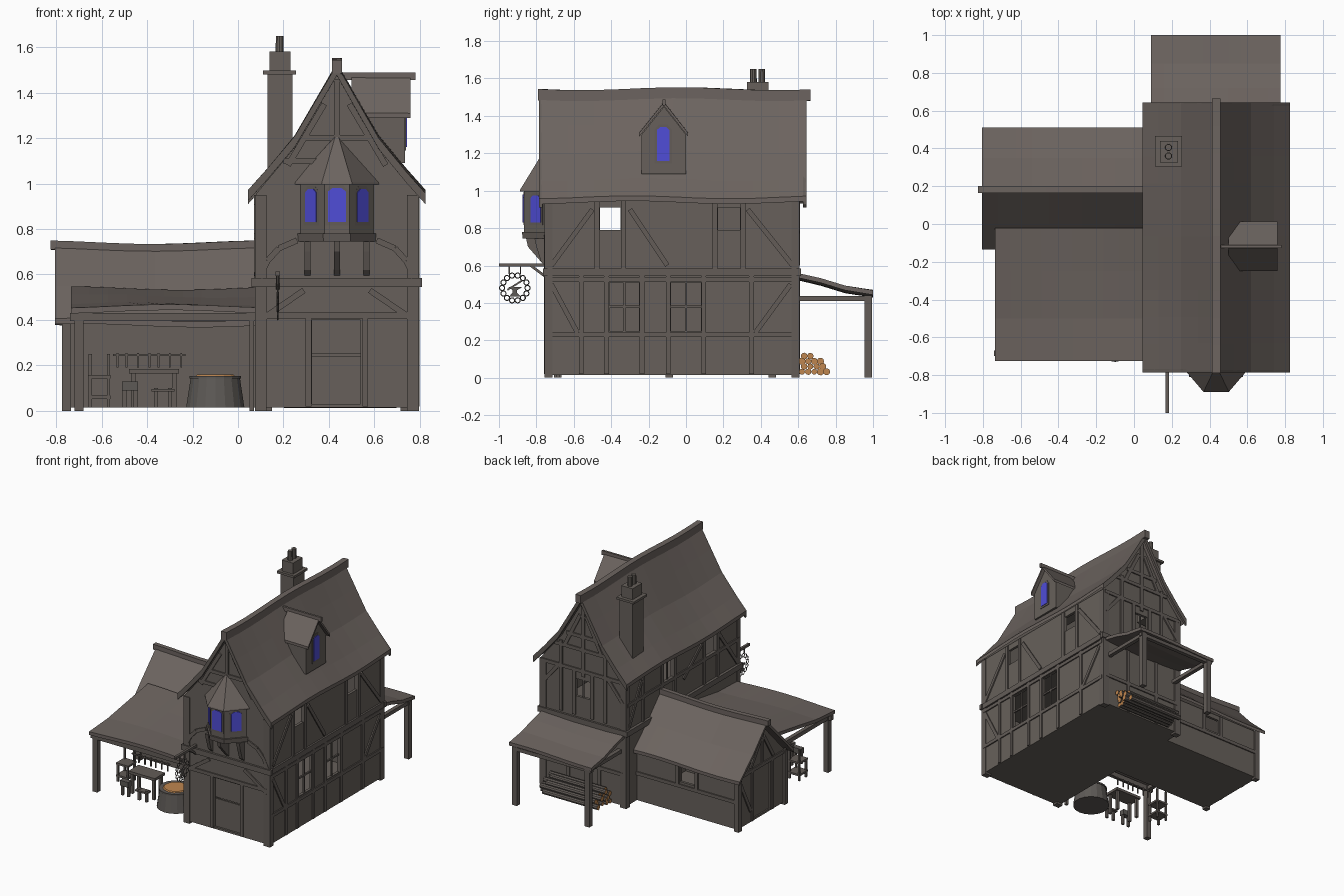
import bpy, bmesh, math, random
from mathutils import Vector, Matrix

random.seed(4)
if "Cube" in bpy.data.objects:
    bpy.data.objects.remove(bpy.data.objects["Cube"], do_unlink=True)


def material(name, *rgb):
    m = bpy.data.materials.new(name)
    m.use_nodes = True
    m.diffuse_color = (*rgb, 1)
    m.node_tree.nodes["Principled BSDF"].inputs["Base Color"].default_value = (*rgb, 1)
    return m


ROOF = material("weathered roof", .15, .127, .115)
WALL = material("plaster wall", .135, .118, .104)
TIMBER = material("aged timber", .125, .108, .097)
IRON = material("dull iron", .11, .1, .092)
GLASS = material("blue glass", .08, .075, .68)
CUT = material("cut wood", .52, .24, .08)


def finish(name, bm, *mats):
    bmesh.ops.recalc_face_normals(bm, faces=bm.faces)
    me = bpy.data.meshes.new(name)
    bm.to_mesh(me)
    bm.free()
    ob = bpy.data.objects.new(name, me)
    bpy.context.collection.objects.link(ob)
    for m in mats:
        me.materials.append(m)
    return ob


def loft(name, rings, mat):
    """Skin equal closed rings and cap both ends."""
    bm = bmesh.new()
    rows = [[bm.verts.new(p) for p in ring] for ring in rings]
    n = len(rows[0])
    for a, b in zip(rows, rows[1:]):
        for i in range(n):
            bm.faces.new((a[i], a[(i + 1) % n], b[(i + 1) % n], b[i]))
    bm.faces.new(rows[0])
    bm.faces.new(rows[-1])
    return finish(name, bm, mat)


def place(axis, t, u, v):
    return {"x": (t, u, v), "y": (u, t, v), "z": (u, v, t)}[axis]


def prism(name, pts, axis, a, b, mat):
    return loft(name, [[place(axis, t, u, v) for u, v in pts] for t in (a, b)], mat)


def box(name, x0, x1, y0, y1, z0, z1, mat):
    return prism(name, [(x0, y0), (x1, y0), (x1, y1), (x0, y1)], "z", z0, z1, mat)


def roof(name, top, axis, a, b, thick=.028, n=10, sag=.008, mat=ROOF):
    """Wavy sheet following a profile, swept along an axis."""
    ring = top + [(u, z - thick) for u, z in reversed(top)]
    rings = []
    for i in range(n + 1):
        t = a + (b - a) * i / n
        rings.append([place(axis, t, u, z + sag * math.sin(6 * t + 4 * u)) for u, z in ring])
    return loft(name, rings, mat)


def beams(name, segs, mat=TIMBER):
    """Square-cut bars: start, end, facing direction, width, depth."""
    bm = bmesh.new()
    for p, q, n, w, d in segs:
        p, q, n = Vector(p), Vector(q), Vector(n).normalized()
        s = n.cross(q - p).normalized() * w / 2
        n = n * d / 2
        r = [[bm.verts.new(c + o) for o in (s + n, n - s, -s - n, s - n)] for c in (p, q)]
        for i in range(4):
            j = (i + 1) % 4
            bm.faces.new((r[0][i], r[0][j], r[1][j], r[1][i]))
        bm.faces.new(r[0])
        bm.faces.new(r[1])
    return finish(name, bm, mat)


def frame(name, axis, t, lines, w=.026):
    """Timber framing laid flat on a wall plane."""
    n = (1, 0, 0) if axis == "x" else (0, 1, 0)
    beams(name, [(place(axis, t, *a), place(axis, t, *b), n, w, .018) for a, b in lines])


def cone(name, loc, r1, r2, h, mat, sides=12):
    bm = bmesh.new()
    bmesh.ops.create_cone(bm, cap_ends=True, segments=sides, radius1=r1, radius2=r2,
                          depth=h, matrix=Matrix.Translation(loc))
    return finish(name, bm, mat)


def hollow(ob, cutters):
    for c in cutters:
        c.hide_render = True
        ob.modifiers.new("opening", "BOOLEAN").object = c
    dg = bpy.context.evaluated_depsgraph_get()
    me = bpy.data.meshes.new_from_object(ob.evaluated_get(dg))
    ob.modifiers.clear()
    ob.data = me
    for c in cutters:
        bpy.data.objects.remove(c, do_unlink=True)


def window(name, centre, right, w, z0, z1):
    """Arched pane on a thin frame; right is the horizontal direction."""
    r = Vector(right).normalized()
    out = r.cross(Vector((0, 0, 1)))
    for part, grow, d, m in (("frame", .014, .004, TIMBER), ("pane", 0, .008, GLASS)):
        h = w / 2 + grow
        pts = [(-h, z0 - grow), (h, z0 - grow), (h, z1 - .015), (h * .5, z1 + grow),
               (-h * .5, z1 + grow), (-h, z1 - .015)]
        rings = [[Vector(centre) + r * u + out * o + Vector((0, 0, z)) for u, z in pts] for o in (-.004, d)]
        loft(name + "_" + part, rings, m)


CX = .435
mirror = lambda lines: lines + [tuple((2 * CX - u, z) for u, z in l) for l in lines]

# House shell with open windows and doorway
shell = prism("house_walls", [(.08, .015), (.08, .955), (.25, 1.16), (CX, 1.475), (.62, 1.16), (.79, .955), (.79, .015)],
              "y", -.75, .6, WALL)
cuts = [prism("cutter", [(.1, .03), (.1, .94), (.26, 1.14), (CX, 1.44), (.61, 1.14), (.77, .94), (.77, .03)], "y", -.73, .58, WALL)]
for y0, y1, z0, z1 in [(-.46, -.35, .79, .91), (.17, .29, .79, .91), (-.41, -.25, .25, .51), (-.08, .08, .25, .51)]:
    cuts.append(box("cutter", .7, .9, y0, y1, z0, z1, WALL))
for y0, y1 in ((-.47, -.34), (.04, .16)):
    cuts.append(box("cutter", 0, .15, y0, y1, .78, .92, WALL))
cuts += [box("cutter", .38, .5, .5, .7, .74, .87, WALL), box("cutter", .325, .54, -.8, -.7, .03, .4, WALL)]
hollow(shell, cuts)
box("upper_floor", .095, .775, -.735, .585, .55, .57, TIMBER)
for part, z0, z1 in (("lower", .02, .24), ("upper", .25, .4)):
    box("front_door_" + part, .325, .54, -.735, -.722, z0, z1, WALL)
beams("window_bars", [((.78, y, .25), (.78, y, .51), (1, 0, 0), .012, .012) for y in (-.33, 0)]
      + [((.78, y, .38), (.78, y + .16, .38), (1, 0, 0), .012, .012) for y in (-.41, -.08)]
      + [((.09, .1, .78), (.09, .1, .92), (1, 0, 0), .01, .01), ((.44, .59, .74), (.44, .59, .87), (0, 1, 0), .01, .01)])

# Storey band, corner posts and wall framing
for name, x0, x1, y0, y1 in (("front", .06, .81, -.765, -.74), ("back", .06, .81, .59, .615),
                             ("left", .06, .085, -.74, .59), ("right", .785, .803, -.74, .59)):
    box(name + "_storey_band", x0, x1, y0, y1, .545, .585, TIMBER)
for i, (x, y) in enumerate([(.1, -.735), (.77, -.735), (.1, .585), (.77, .585)]):
    box("corner_post_%d" % i, x - .026, x + .026, y - .022, y + .022, 0, .95, TIMBER)
gable = mirror([((.2, 1.1), (CX, 1.1)), ((.25, .6), (.25, 1.13)), ((.3, 1.2), (CX, 1.2)),
                ((.28, 1.1), (.41, 1.36)), ((.1, .78), (.24, .95)), ((.09, .94), (CX, .94))])
arch = mirror([((.095, .59), (.13, .66)), ((.13, .66), (.18, .715)), ((.18, .715), (.26, .75))])
frame("front_framing", "y", -.75, gable[:1] + arch + mirror([((.31, .02), (.31, .42)), ((.09, .42), (CX, .42)),
      ((.1, .4), (.29, .53)), ((.3, 1.2), (CX, 1.2)), ((.22, 1.08), (.38, 1.35))]) + [((CX, 1.2), (CX, 1.46))])
frame("back_framing", "y", .6, gable + [((CX, .9), (CX, 1.46)), ((.36, .6), (.36, .94)), ((.51, .6), (.51, .94)),
      ((.3, .02), (.3, .55)), ((.56, .02), (.56, .55)), ((.1, .25), (.77, .25))])
side = [((y, .02), (y, .55)) for y in (-.56, -.425, -.235, -.095, .095, .35)]
side += [((-.74, .525), (.59, .525)), ((-.74, .23), (.59, .23)), ((.37, .24), (.56, .5)), ((-.72, .5), (-.58, .24))]
upper = [((y, .58), (y, .95)) for y in (-.475, -.335, .155, .305)]
upper += [((-.72, .6), (-.5, .9)), ((.57, .6), (.33, .9)), ((-.3, .9), (-.1, .6))]
frame("right_framing", "x", .79, side + upper)
frame("left_framing", "x", .08, [((y, .58), (y, .95)) for y in (-.485, -.325, .025, .175, .4)]
      + [((-.72, .6), (-.5, .9)), ((.57, .6), (.42, .9)), ((-.3, .9), (-.08, .72)), ((-.74, .77), (.59, .77))])

# Main roof, barge boards and ridge
half = [(.045, .965), (.13, 1.06), (.25, 1.205), (.34, 1.36)]
main = half + [(CX, 1.525)] + [(2 * CX - u, z) for u, z in reversed(half)]
roof("main_roof", main, "y", -.775, .64)
for name, y in (("front", -.785), ("back", .625)):
    roof(name + "_barge_board", main, "y", y, y + .018, .048, 1, mat=TIMBER)
roof("main_ridge", [(.413, 1.545), (.457, 1.545)], "y", -.79, .665, .06)

# Chimney
box("chimney_stack", .13, .24, .32, .45, 1, 1.48, WALL)
box("chimney_ledge", .11, .255, .305, .465, 1.48, 1.497, WALL)
box("chimney_top", .138, .232, .325, .44, 1.497, 1.58, WALL)
for i, y in enumerate((.36, .405)):
    cone("chimney_pot_%d" % i, (.183, y, 1.61), .019, .017, .08, WALL, 10)

# Dormer
prism("dormer_walls", [(-.237, 1.09), (-.237, 1.3), (-.118, 1.45), (0, 1.3), (0, 1.09)], "x", .5, .735, WALL)
roof("dormer_roof", [(-.25, 1.31), (-.118, 1.475), (.012, 1.31)], "x", .5, .76, .02, 4, .002)
box("dormer_ridge", .46, .78, -.126, -.11, 1.455, 1.488, ROOF)
window("dormer_window", (.735, -.122, 0), (0, 1, 0), .066, 1.16, 1.34)

# Oriel bay
def bay(z, grow, y=0):
    return [(.265 - grow, -.74, z), (.38 - grow * .5, -.865 - grow, z),
            (.49 + grow * .5, -.865 - grow, z), (.605 + grow, -.74, z)]


loft("oriel_body", [bay(.75, 0), bay(1, 0)], WALL)
loft("oriel_ledge", [bay(.745, .008), bay(.78, .012)], TIMBER)
tip = [(CX + d, y, 1.205) for d, y in ((-.012, -.74), (-.008, -.765), (.008, -.765), (.012, -.74))]
loft("oriel_roof", [bay(.995, .024), bay(1.005, .022), tip], ROOF)
window("oriel_front", (CX, -.865, 0), (1, 0, 0), .08, .83, .98)
window("oriel_left", (.545, -.8, 0), (.115, .125, 0), .072, .83, .975)
window("oriel_right", (.325, -.8, 0), (.115, -.125, 0), .072, .83, .975)
for i, x in enumerate((.305, CX, .565)):
    y = -.855 if i == 1 else -.81
    prism("oriel_bracket_%d" % i, [(-.745, .745), (y, .745), (y + .01, .7), (-.775, .62), (-.745, .59)],
          "x", x - .013, x + .013, TIMBER)

# Side wing
wing = prism("wing_walls", [(-.1, .015), (-.1, .395), (.18, .69), (.47, .395), (.47, .015)], "x", -.76, .085, WALL)
hollow(wing, [prism("cutter", [(-.08, .03), (-.08, .385), (.18, .66), (.45, .385), (.45, .03)], "x", -.74, .06, WALL),
              box("cutter", -.8, -.7, .08, .28, .03, .38, WALL), box("cutter", -.4, -.28, .4, .5, .25, .36, WALL)])
box("wing_door", -.75, -.738, .08, .28, .02, .38, WALL)
frame("wing_end_framing", "x", -.76, [((.06, .02), (.06, .4)), ((.3, .02), (.3, .4)), ((-.1, .4), (.47, .4)),
      ((.18, .4), (.18, .67)), ((.05, .42), (.16, .6)), ((.32, .42), (.2, .6)), ((.32, .1), (.45, .36))])
frame("wing_back_framing", "y", .47, [((-.76, .22), (.08, .22)), ((-.42, .22), (-.42, .39)), ((-.26, .22), (-.26, .39))])
for i, y in enumerate((-.09, .46)):
    box("wing_post_%d" % i, -.775, -.735, y - .02, y + .02, 0, .4, TIMBER)
roof("wing_roof", [(-.135, .4), (0, .54), (.18, .725), (.35, .545), (.51, .405)], "x", -.805, .08, .025)
roof("wing_ridge", [(.165, .742), (.2, .742)], "x", -.825, .08, .04)

# Front canopy and back porch
roof("canopy_roof", [(-.02, .54), (-.25, .505), (-.5, .47), (-.725, .46)], "x", -.735, .085, .025)
roof("porch_roof", [(.595, .555), (.72, .525), (.85, .485), (1, .462)], "x", .09, .775, .025)
box("canopy_beam", -.74, .08, -.7, -.67, .395, .43, TIMBER)
box("porch_beam", .1, .76, .96, .99, .41, .437, TIMBER)
for i, (x, y, z) in enumerate([(-.7, -.685, .43), (.06, -.685, .43), (.13, .975, .44), (.735, .975, .44)]):
    w = .01 if i == 1 else .02
    box("canopy_post_%d" % i, x - w, x + w, y - w, y + w, 0, z, TIMBER)
for i, x in enumerate((.13, .735)):
    box("porch_rail_%d" % i, x - .015, x + .015, .6, .98, .41, .437, TIMBER)
beams("canopy_rails", [((-.7, -.09, .41), (-.7, -.69, .41), (0, 0, 1), .03, .03)])

# Log pile
bm = bmesh.new()
for row, count in enumerate((5, 4, 4, 2)):
    for i in range(count):
        r = random.uniform(.015, .02)
        loc = (.45 + random.uniform(-.03, .03), .62 + i * .033 + row % 2 * .012, .032 + row * .028)
        bmesh.ops.create_cone(bm, cap_ends=True, segments=9, radius1=r, radius2=r, depth=.46,
                              matrix=Matrix.Translation(loc) @ Matrix.Rotation(math.pi / 2, 4, "Y"))
for f in bm.faces:
    f.material_index = 1 if len(f.verts) > 4 else 0
finish("log_pile", bm, TIMBER, CUT)

# Hanging sign: ring of loops around an anvil
X, SY, SZ = .175, -.915, .48
segs = [((X, -1, .603), (X, -.75, .603), (1, 0, 0), .018, .018), ((X, -.83, .6), (X, -.75, .54), (1, 0, 0), .014, .014)]
segs += [((X, SY + d, .6), (X, SY + d, .555), (1, 0, 0), .006, .006) for d in (-.03, .03)]
segs.append(((X, SY - .04, SZ - .01), (X, SY + .04, SZ + .04), (1, 0, 0), .009, .009))
beams("sign_bracket", segs)
for i in range(14):
    a = i * math.tau / 14
    bpy.ops.mesh.primitive_torus_add(location=(X, SY + .068 * math.cos(a), SZ + .068 * math.sin(a)), rotation=(0, math.pi / 2, 0),
                                     major_radius=.014, minor_radius=.003, major_segments=10, minor_segments=4)
    bpy.context.object.name = "sign_loop_%d" % i
    bpy.context.object.data.materials.append(IRON)
prism("sign_anvil", [(SY + u, SZ + z) for u, z in [(-.03, -.045), (.03, -.045), (.012, -.025), (.012, -.012), (.04, .005),
                     (-.035, .005), (-.012, -.012), (-.012, -.025)]], "x", X - .006, X + .006, IRON)

# Forge basin with embers
cone("forge_basin", (-.1, -.6, .08), .13, .11, .13, IRON, 18)
cone("forge_rim", (-.1, -.6, .148), .115, .115, .012, IRON, 18)
cone("forge_embers", (-.1, -.6, .156), .09, .08, .008, CUT, 14)

# Workbench, tool rack and grinding stand
box("bench_top", -.48, -.26, -.62, -.5, .165, .185, TIMBER)
box("anvil_block", -.51, -.44, -.68, -.64, .09, .13, IRON)
segs = [((x, y, .015), (x, y, .17), (0, 1, 0), .02, .02) for x in (-.46, -.28) for y in (-.6, -.52)]
segs += [((x, -.66, .015), (x, -.66, .1), (0, 1, 0), .018, .018) for x in (-.5, -.45, -.36, -.3)]
segs += [((-.38, -.66, .09), (-.28, -.66, .09), (0, 0, 1), .05, .012), ((-.55, -.48, .245), (-.23, -.48, .245), (0, 1, 0), .008, .01)]
segs += [((x, -.48, .19), (x, -.48, .255), (0, 1, 0), .008, .008) for x in (-.53, -.49, -.44, -.39, -.35, -.3, -.25)]
segs += [((x, y, .015), (x, y, z), (0, 1, 0), .014, .014) for x in (-.65, -.57) for y, z in ((-.5, .15), (-.42, .25))]
segs += [((-.66, -.46, z), (-.56, -.46, z), (0, 0, 1), .1, .014) for z in (.06, .15)]
beams("workshop_furniture", segs)
